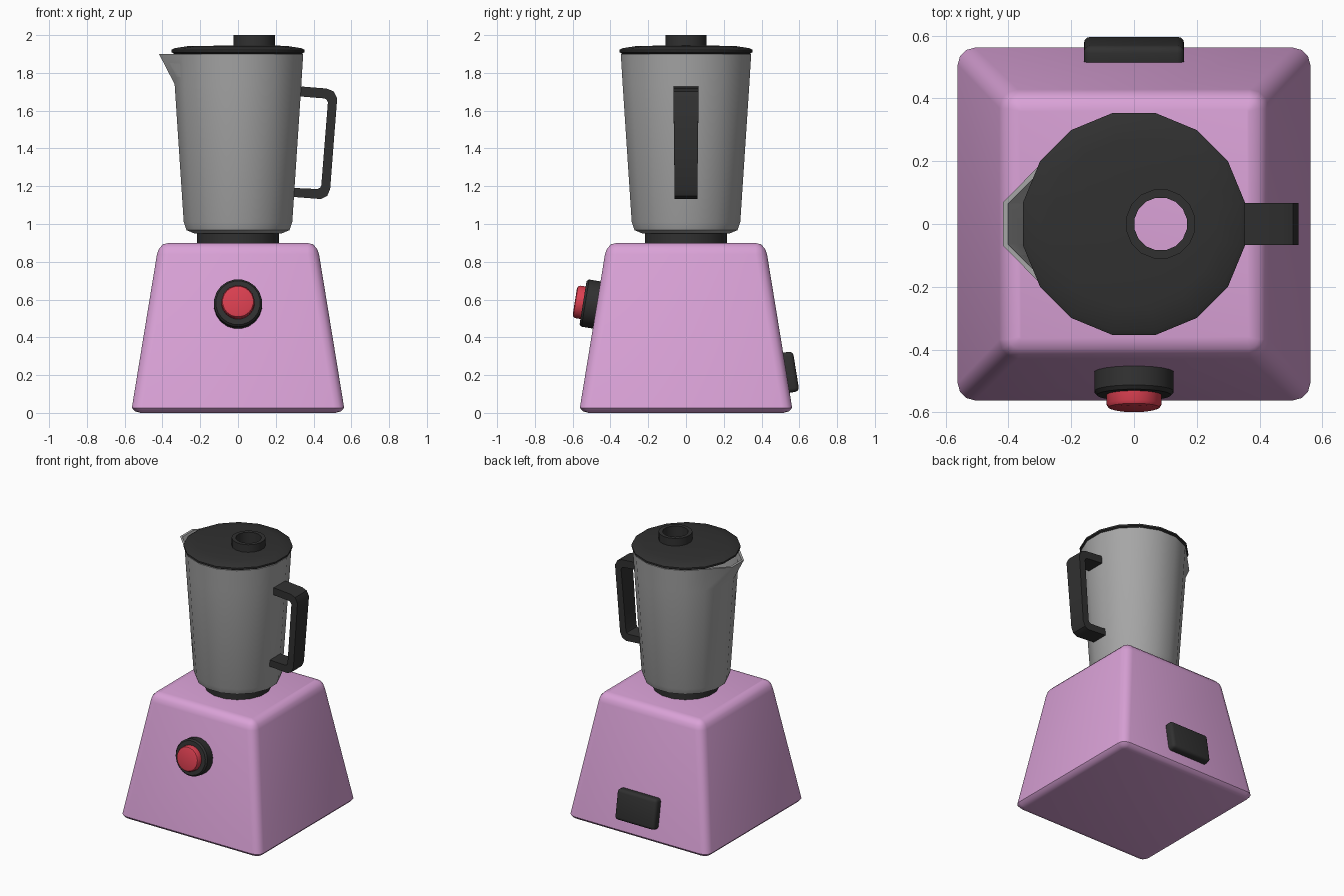
import bpy, bmesh, math
from mathutils import Vector

if "Cube" in bpy.data.objects:
    bpy.data.objects.remove(bpy.data.objects["Cube"])

TILT = math.atan(0.14 / 0.87)      # slope of the base walls


def material(name, rgb):
    m = bpy.data.materials.new(name)
    m.diffuse_color = (*rgb, 1)
    m.use_nodes = True
    m.node_tree.nodes["Principled BSDF"].inputs["Base Color"].default_value = m.diffuse_color
    return m


PINK = material("pink", (0.70, 0.36, 0.68))
DARK = material("dark", (0.03, 0.03, 0.03))
RED = material("red", (0.70, 0.05, 0.08))
STEEL = material("steel", (0.38, 0.38, 0.38))


def finish(name, bm, mat, angle=35):
    bmesh.ops.recalc_face_normals(bm, faces=bm.faces[:])
    mesh = bpy.data.meshes.new(name)
    bm.to_mesh(mesh)
    bm.free()
    ob = bpy.data.objects.new(name, mesh)
    bpy.context.collection.objects.link(ob)
    mesh.materials.append(mat)
    bpy.ops.object.select_all(action='DESELECT')
    ob.select_set(True)
    bpy.context.view_layer.objects.active = ob
    bpy.ops.object.shade_smooth_by_angle(angle=math.radians(angle))
    return ob


def loft(rings, closed=False):
    """Skin rings of points; closed joins last to first, otherwise caps ends."""
    bm = bmesh.new()
    loops = [[bm.verts.new(p) for p in ring] for ring in rings]
    n = len(loops[0])
    for a, b in zip(loops, loops[1:] + (loops[:1] if closed else [])):
        for i in range(n):
            j = (i + 1) % n
            bm.faces.new((a[i], a[j], b[j], b[i]))
    if not closed:
        bm.faces.new(loops[0])
        bm.faces.new(loops[-1])
    return bm


def circle(r, z, cx=0, n=16):
    return [Vector((cx + r * math.cos((i + .5) * math.tau / n),
                    r * math.sin((i + .5) * math.tau / n), z)) for i in range(n)]


def rounded_square(h, z, r, seg=3):
    pts = []
    for q in range(4):
        mid = math.pi / 4 + q * math.pi / 2
        cx = math.copysign(h - r, math.cos(mid))
        cy = math.copysign(h - r, math.sin(mid))
        for k in range(seg + 1):
            a = q * math.pi / 2 + k / seg * math.pi / 2
            pts.append((cx + r * math.cos(a), cy + r * math.sin(a), z))
    return pts


# Tapered motor base with softened edges
base = [(0.515, 0.0, 0.015), (0.545, 0.008, 0.04), (0.562, 0.027, 0.055),
        (0.429, 0.84, 0.06), (0.418, 0.87, 0.05), (0.397, 0.892, 0.03), (0.365, 0.90, 0.006)]
finish("motor_base", loft([rounded_square(*s) for s in base]), PINK, 50)

# Open collar between base and jug
finish("collar", loft([circle(r, z) for r, z in
       [(0.22, 0.89), (0.22, 0.957), (0.20, 0.957), (0.20, 0.89)]], True), DARK)

# Hollow jug, with the two left rim points pulled out into a spout
outer = [(0.20, 0.95), (0.235, 0.95), (0.278, 0.967), (0.293, 1.01), (0.342, 1.74), (0.352, 1.90)]
inner = [(0.335, 1.90), (0.325, 1.74), (0.276, 1.01), (0.262, 0.98), (0.20, 0.965)]
jug = loft([circle(r, z) for r, z in outer + inner], True)
for v in jug.verts:
    if v.co.z > 1.85 and v.co.x < -0.32 and abs(v.co.y) < 0.1:
        v.co.x -= 0.073
finish("jug", jug, STEEL)

# Lid with an off-centre open filler neck
lid = [(0.343, 1.90, 0), (0.36, 1.91, 0), (0.36, 1.922, 0), (0.345, 1.93, 0), (0.27, 1.942, 0),
       (0.112, 1.945, 0.085), (0.112, 2.0, 0.085), (0.085, 2.0, 0.085), (0.085, 1.90, 0.085)]
finish("lid", loft([circle(*s) for s in lid], True), DARK)

# Handle: bent strap, slightly narrower towards the bottom
out = [(0.31, 1.73), (0.47, 1.717), (0.506, 1.702), (0.525, 1.665),
       (0.488, 1.185), (0.472, 1.148), (0.44, 1.132), (0.27, 1.145)]
inn = [(0.31, 1.677), (0.455, 1.665), (0.468, 1.66), (0.476, 1.645),
       (0.441, 1.205), (0.435, 1.192), (0.42, 1.185), (0.27, 1.192)]
sections = []
for (xo, zo), (xi, zi) in zip(out, inn):
    w = 0.06 + 0.007 * (zo - 1.13) / 0.6
    sections.append([(xo, -w, zo), (xo, w, zo), (xi, w, zi), (xi, -w, zi)])
finish("handle", loft(sections), DARK)

# Push button and its surround, square to the sloping front wall
for name, mat, prof in [
        ("button_surround", DARK, [(0.128, -0.10), (0.128, -0.012), (0.118, 0.0)]),
        ("button", RED, [(0.088, -0.02), (0.088, 0.03), (0.082, 0.04), (0.07, 0.044)])]:
    ob = finish(name, loft([circle(r, z, 0, 20) for r, z in prof]), mat)
    ob.location = (0, -0.545, 0.583)
    ob.rotation_euler.x = math.pi / 2 - TILT

# Rounded block on the back wall
bm = bmesh.new()
bmesh.ops.create_cube(bm, size=1)
bmesh.ops.scale(bm, vec=(0.32, 0.085, 0.215), verts=bm.verts[:])
bmesh.ops.bevel(bm, geom=bm.edges[:], offset=0.022, segments=3, profile=0.5, affect='EDGES')
block = finish("rear_block", bm, DARK, 40)
block.location = (0, 0.541, 0.214)
block.rotation_euler.x = TILT
